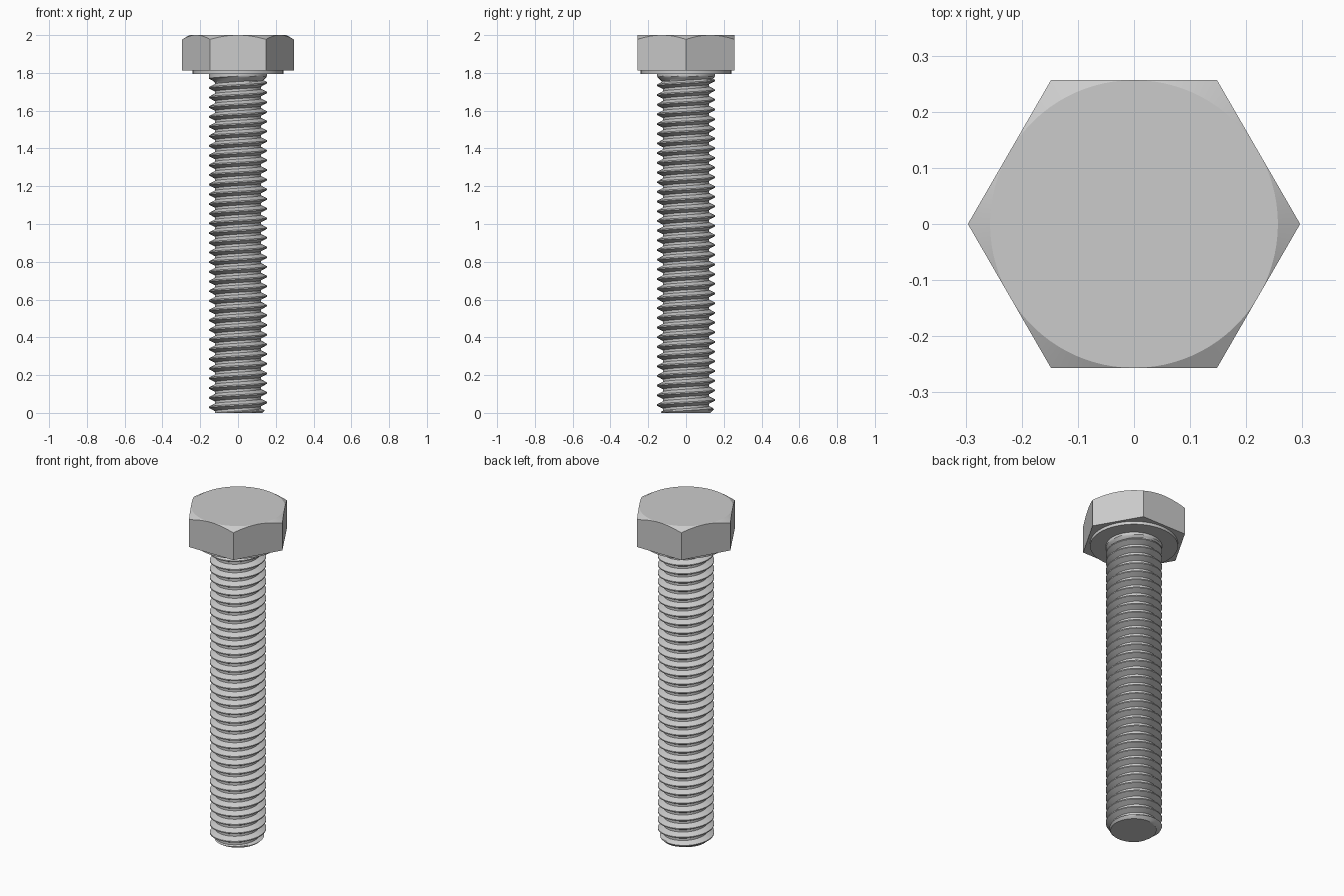
import bpy, bmesh
from math import sin, cos, pi, tan, radians

if "Cube" in bpy.data.objects:
    bpy.data.objects.remove(bpy.data.objects["Cube"])

MM = 2 / 39                      # model units per nominal millimetre
PITCH, MAJOR, MINOR = MM, 3 * MM, 2.39 * MM
HEAD_Z, FLAT = 35 * MM, 5 * MM   # underside of head, half width across flats


def finish(name, bm, angle):
    bmesh.ops.remove_doubles(bm, verts=bm.verts, dist=1e-5)
    bmesh.ops.holes_fill(bm, edges=[e for e in bm.edges if e.is_boundary], sides=0)
    bmesh.ops.recalc_face_normals(bm, faces=bm.faces)
    mesh = bpy.data.meshes.new(name)
    bm.to_mesh(mesh)
    bm.free()
    obj = bpy.data.objects.new(name, mesh)
    bpy.context.collection.objects.link(obj)
    bpy.context.view_layer.objects.active = obj
    obj.select_set(True)
    bpy.ops.object.shade_smooth_by_angle(angle=radians(angle))
    obj.select_set(False)


def skin(bm, rows, closed):
    """Join successive rows of points with quads."""
    rows = [[bm.verts.new(p) for p in row] for row in rows]
    for a, b in zip(rows, rows[1:]):
        n = len(a)
        for k in range(n if closed else n - 1):
            m = (k + 1) % n
            bm.faces.new((a[k], a[m], b[m], b[k]))


# Threaded shank: a helical strip of the thread profile, clipped at both ends
def shank_radius(turn, z):
    u = (z - 0.055) / PITCH - turn
    u = abs(u - round(u))
    t = min(max((0.375 - u) / 0.3125, 0), 1)
    r = MINOR + (MAJOR - MINOR) * t
    r = min(r, 0.128 + z)                                  # chamfered tip
    return max(r, min(MAJOR, MINOR + (z - HEAD_Z + 0.045)))  # neck run-out


STEPS = 72
PROFILE = (-0.375, -0.27, -0.167, -0.0625, 0.0625, 0.167, 0.27, 0.375, 0.5, 0.625)
rows = []
for i in range(-3 * STEPS, 37 * STEPS):
    turn = i / STEPS
    a = 2 * pi * (i % STEPS) / STEPS
    row = []
    for u in PROFILE:
        z = min(max(0.055 + PITCH * (turn + u), 0), HEAD_Z + 0.005)
        r = shank_radius(turn, z)
        row.append((r * cos(a), r * sin(a), z))
    rows.append(row)
bm = bmesh.new()
skin(bm, rows, False)
finish("threaded_shank", bm, 30)

# Hex head: conical top chamfer, six flats, round washer face below
SIDES = 120


def hex_radius(a):
    return FLAT / cos(a % (pi / 3) - pi / 6)


angles = [2 * pi * i / SIDES for i in range(SIDES)]


def ring(radius, height):
    return [(radius(a) * cos(a), radius(a) * sin(a), height(a)) for a in angles]


rim = HEAD_Z + 0.018
bm = bmesh.new()
skin(bm, [
    ring(lambda a: FLAT, lambda a: 2),
    ring(hex_radius, lambda a: 2 - (hex_radius(a) - FLAT) * tan(radians(30))),
    ring(hex_radius, lambda a: rim),
    ring(lambda a: 0.24, lambda a: rim),
    ring(lambda a: 0.24, lambda a: HEAD_Z),
], True)
finish("hex_head", bm, 20)
